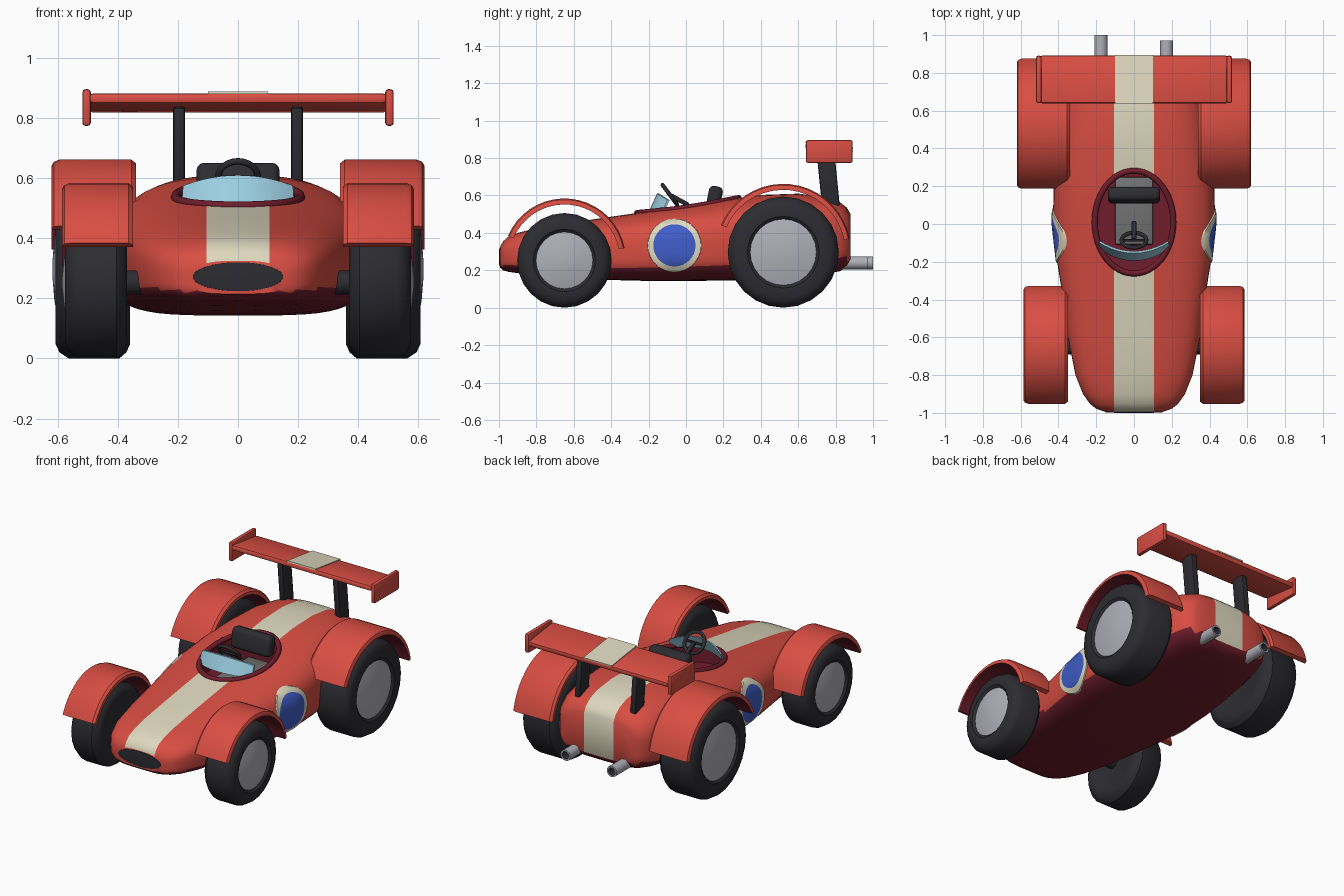
import bpy, bmesh, math
from mathutils import Matrix, Vector

if "Cube" in bpy.data.objects:
    bpy.data.objects.remove(bpy.data.objects["Cube"])

def material(name, r, g, b):
    m = bpy.data.materials.new(name)
    m.diffuse_color = (r, g, b, 1)
    m.use_nodes = True
    m.node_tree.nodes["Principled BSDF"].inputs["Base Color"].default_value = m.diffuse_color
    return m

RED = material("red paint", 0.69, 0.075, 0.055)
MAROON = material("dark maroon", 0.16, 0.012, 0.024)
CREAM = material("cream", 0.74, 0.69, 0.52)
BLACK = material("black rubber", 0.025, 0.025, 0.031)
HUB = material("silver", 0.43, 0.43, 0.48)
BLUE = material("blue", 0.05, 0.11, 0.58)
GLASS = material("pale blue glass", 0.33, 0.62, 0.76)
GREY = material("seat grey", 0.17, 0.17, 0.17)

def finish(name, bm, mats, angle=35, recalc=True):
    if recalc:
        bmesh.ops.recalc_face_normals(bm, faces=bm.faces[:])
    me = bpy.data.meshes.new(name)
    bm.to_mesh(me)
    bm.free()
    for m in mats:
        me.materials.append(m)
    ob = bpy.data.objects.new(name, me)
    bpy.context.collection.objects.link(ob)
    smooth(ob, angle)
    return ob

def smooth(ob, angle=35):
    bpy.ops.object.select_all(action='DESELECT')
    ob.select_set(True)
    bpy.context.view_layer.objects.active = ob
    bpy.ops.object.shade_smooth_by_angle(angle=math.radians(angle))

def loft(rings, loop=False, caps=True, strip_mats=None):
    """Skin closed rings; strip_mats gives a material per ring gap."""
    bm = bmesh.new()
    vs = [[bm.verts.new(p) for p in r] for r in rings]
    n = len(rings[0])
    for i in range(len(vs) - (0 if loop else 1)):
        a, b = vs[i], vs[(i + 1) % len(vs)]
        for j in range(n):
            f = bm.faces.new((a[j], a[(j + 1) % n], b[(j + 1) % n], b[j]))
            f.material_index = strip_mats[i] if strip_mats else 0
    if caps and not loop:
        bm.faces.new(vs[0]).material_index = strip_mats[0] if strip_mats else 0
        bm.faces.new(vs[-1]).material_index = strip_mats[-1] if strip_mats else 0
    return bm

def lathe(profile, centre, axis='X', seg=24, strip_mats=None):
    cx, cy, cz = centre
    rings = []
    for d, r in profile:
        ring = []
        for k in range(seg):
            a = 2 * math.pi * k / seg
            u, v = r * math.cos(a), r * math.sin(a)
            ring.append((cx + d, cy + u, cz + v) if axis == 'X' else (cx + u, cy + d, cz + v))
        rings.append(ring)
    return loft(rings, strip_mats=strip_mats)

def box(name, size, loc, mat, bevel=0.01, tilt=0.0, seg=2):
    bm = bmesh.new()
    bmesh.ops.create_cube(bm, size=1)
    bmesh.ops.scale(bm, vec=size, verts=bm.verts[:])
    if bevel:
        bmesh.ops.bevel(bm, geom=bm.edges[:], offset=bevel, segments=seg, affect='EDGES', profile=0.5)
    bmesh.ops.transform(bm, matrix=Matrix.Translation(loc) @ Matrix.Rotation(tilt, 4, 'X'), verts=bm.verts[:])
    return finish(name, bm, [mat])

# Body stations: y, half width, top, bottom
ST = [(-.995, .15, .325, .215), (-.978, .20, .355, .20), (-.95, .235, .38, .192), (-.9, .27, .40, .185),
      (-.8, .31, .425, .175), (-.6, .35, .457, .16), (-.4, .375, .487, .148), (-.2, .407, .515, .143),
      (0, .43, .545, .143), (.2, .425, .575, .145), (.4, .40, .603, .15), (.6, .375, .61, .162),
      (.75, .345, .592, .18), (.82, .32, .567, .195), (.86, .29, .535, .215), (.88, .25, .50, .245)]
NT, NB = 2.8, 4.0

def station(y):
    for a, b in zip(ST, ST[1:]):
        if y <= b[0]:
            t = (y - a[0]) / (b[0] - a[0])
            return [p + (q - p) * t for p, q in zip(a, b)]
    return ST[-1]

def body_top(x, y):
    _, w, t, b = station(y)
    h = (t - b) / 2
    return b + h + h * max(0, 1 - abs(x / w) ** NT) ** (1 / NT)

def body_side(y, z):
    _, w, t, b = station(y)
    h = (t - b) / 2
    n = NT if z > b + h else NB
    return w * max(0, 1 - abs((z - b - h) / h) ** n) ** (1 / n)

def section(y, w, t, b, count=48):
    h = (t - b) / 2
    pts = []
    for k in range(count):
        a = 2 * math.pi * k / count
        c, s = math.cos(a), math.sin(a)
        e = 2 / (NT if s > 0 else NB)
        pts.append((math.copysign(w * abs(c) ** e, c), y, b + h + math.copysign(h * abs(s) ** e, s)))
    return pts

# Body shell with centre stripe and dark underside
bm = loft([section(*s) for s in ST])
bmesh.ops.recalc_face_normals(bm, faces=bm.faces[:])
for x in (-.105, .105):
    bmesh.ops.bisect_plane(bm, geom=bm.verts[:] + bm.edges[:] + bm.faces[:], plane_co=(x, 0, 0), plane_no=(1, 0, 0))
bm.normal_update()
for f in bm.faces:
    c, n = f.calc_center_median(), f.normal
    if n.z < -.4:
        f.material_index = 1
    elif abs(c.x) < .105 and n.z > -.3 and n.y > -.95:
        f.material_index = 2
body = finish("body", bm, [RED, MAROON, CREAM])

# Cockpit opening
def ellipse(z, rx, ry, count=40):
    return [(rx * math.cos(2 * math.pi * k / count), .01 + ry * math.sin(2 * math.pi * k / count), z) for k in range(count)]

cutter = finish("cockpit_cutter", loft([ellipse(.40, .205, .268), ellipse(.8, .205, .268)]), [MAROON])
cutter.hide_render = True
mod = body.modifiers.new("cockpit", 'BOOLEAN')
mod.operation, mod.solver, mod.object = 'DIFFERENCE', 'EXACT', cutter
mod.material_mode = 'TRANSFER'
bpy.context.view_layer.objects.active = body
bpy.ops.object.modifier_apply(modifier=mod.name)
bpy.data.objects.remove(cutter)
smooth(body)

# Cockpit rim follows the body surface
rings = []
for x, y, _ in ellipse(0, .208, .272, 48):
    d = Vector((x / .208, (y - .01) / .272, 0)).normalized()
    z = body_top(x, y)
    rings.append([(x + d.x * .016 * math.cos(a), y + d.y * .016 * math.cos(a), z + .016 * math.sin(a))
                  for a in [k * math.pi / 4 for k in range(8)]])
finish("cockpit_rim", loft(rings, loop=True), [MAROON], 60)

# Seat and headrest
box("seat", (.20, .36, .03), (0, .07, .413), GREY)
box("headrest", (.276, .075, .13), (0, .152, .585), BLACK, .025, -.2, 3)

# Steering wheel: ring, spoke and column
axis = Vector((0, .115, .085)).normalized()
rot = axis.to_track_quat('Z', 'Y').to_matrix().to_4x4()
bpy.ops.mesh.primitive_torus_add(major_radius=.066, minor_radius=.011, major_segments=24, minor_segments=8,
                                 location=(0, -.086, .603), rotation=rot.to_euler())
ob = bpy.context.object
ob.name = "steering_wheel"
ob.data.materials.append(BLACK)
smooth(ob, 60)
box("steering_spoke", (.13, .012, .016), (0, -.086, .603), BLACK, .004)
box("steering_column", (.024, .11, .024), (0, -.035, .575), BLACK, .006, -.5)

# Windscreen: curved slanted sheet
rings = []
for k in range(13):
    u = -1 + k / 6
    bx, by, bz = .188 * u, -.195 + .065 * u * u, .522 - .015 * u * u
    tx, ty, tz = .183 * u, -.155 + .055 * u * u, .61 - .035 * u * u
    rings.append([(bx, by, bz), (tx, ty, tz), (tx, ty + .012, tz), (bx, by + .012, bz)])
finish("windscreen", loft(rings), [GLASS])

# Nose grille
bm = lathe([(-.005, .08), (-.003, .15), (.008, .152)], (0, -.995, 0), 'Y', 32)
for v in bm.verts:
    v.co.z = .272 + v.co.z * .32
finish("nose_grille", bm, [BLACK])

# Side roundels, plain plates hugging the body
for side, label in ((1, "right"), (-1, "left")):
    bm = bmesh.new()
    rows = []
    for r, off in ((.03, .007), (.07, .007), (.113, .007), (.142, .007), (.144, -.004)):
        row = []
        for k in range(32):
            a = 2 * math.pi * k / 32
            y, z = -.062 + r * math.cos(a), .333 + r * math.sin(a)
            row.append(bm.verts.new((side * (body_side(y, z) + off), y, z)))
        rows.append(row)
    faces = [bm.faces.new(rows[0])]
    for i in range(4):
        for k in range(32):
            f = bm.faces.new((rows[i][k], rows[i + 1][k], rows[i + 1][(k + 1) % 32], rows[i][(k + 1) % 32]))
            f.material_index = 1 if i >= 2 else 0
    if side < 0:
        bmesh.ops.reverse_faces(bm, faces=bm.faces[:])
    finish(label + "_roundel", bm, [BLUE, CREAM], recalc=False)

# Wheels, fenders and axles: y, radius, inner x, outer x, hub radius, fender inner/outer x, fender radius
for end, y, r, x0, x1, hub, f0, f1, fr in (("front", -.65, .253, .37, .575, .152, .35, .585, .328),
                                           ("rear", .52, .297, .36, .608, .177, .34, .62, .362)):
    finish(end + "_axle", lathe([(-.4, .04), (.4, .04)], (0, y, r), seg=12), [BLACK])
    for side, label in ((1, "right"), (-1, "left")):
        prof = [(x0 + .012, hub), (x0, hub + .03), (x0, r - .045), (x0 + .012, r - .02), (x0 + .035, r), (x1 - .045, r),
                (x1 - .014, r - .02), (x1, r - .05), (x1, hub + .015), (x1 - .012, hub), (x1 + .003, hub * .6), (x1 + .01, .02)]
        mats = [0] * 9 + [1, 1]
        finish(f"{end}_{label}_wheel", lathe([(side * d, q) for d, q in prof], (0, y, r), seg=24, strip_mats=mats), [BLACK, HUB])
        rings = []
        for k in range(19):
            a = math.radians(11 + (157 - 11) * k / 18)
            cs = [(f0, fr - .032), (f0, fr - .012), (f0 + .015, fr), (f1 - .025, fr), (f1 - .007, fr - .007), (f1, fr - .02), (f1, fr - .032)]
            rings.append([(side * x, y + q * math.cos(a), r + .003 + q * math.sin(a)) for x, q in cs])
        bm = loft(rings)
        for f in bm.faces:
            c = f.calc_center_median()
            if len(f.verts) == 4 and math.hypot(c.y - y, c.z - r - .003) < fr - .03:
                f.material_index = 1
        finish(f"{end}_{label}_fender", bm, [RED, MAROON])

# Rear wing with stripe plate, end plates and struts
box("wing", (.99, .255, .034), (0, .765, .85), RED, .012, -.13)
box("wing_stripe", (.20, .257, .008), (0, .766, .868), CREAM, 0, -.13)
for side, label in ((1, "right"), (-1, "left")):
    box(label + "_wing_end_plate", (.028, .25, .122), (side * .504, .766, .835), RED, .01)
    box(label + "_wing_strut", (.04, .095, .30), (side * .196, .76, .69), BLACK, .01, .1)

# Exhaust pipes, hollow with dark bore
for x, y1, label in ((-.175, 1.0, "left"), (.172, .972, "right")):
    prof = [(.78, .035), (y1, .035), (y1, .024), (y1 - .05, .022), (y1 - .051, .004)]
    finish(label + "_exhaust", lathe(prof, (x, 0, .24), 'Y', 16, [0, 0, 1, 1]), [HUB, BLACK])
